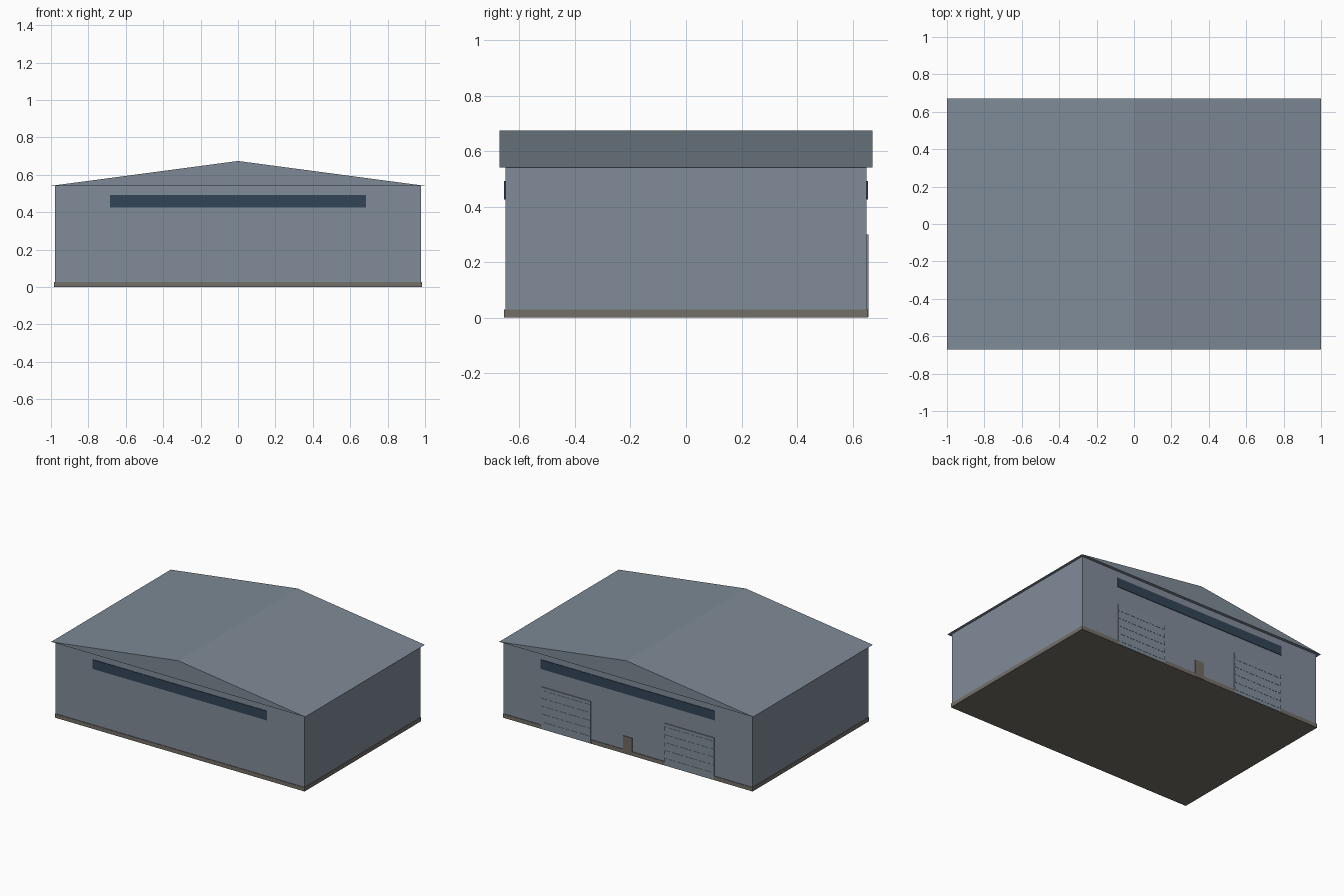
import bpy

if "Cube" in bpy.data.objects:
    bpy.data.objects.remove(bpy.data.objects["Cube"])


def srgb(r, g, b):
    f = lambda c: ((c / 255 + 0.055) / 1.055) ** 2.4
    return (f(r), f(g), f(b), 1)


def material(name, rgb):
    m = bpy.data.materials.new(name)
    m.diffuse_color = srgb(*rgb)
    m.use_nodes = True
    m.node_tree.nodes["Principled BSDF"].inputs["Base Color"].default_value = m.diffuse_color
    return m


CLADDING = material("grey blue cladding", (129, 140, 153))
ROOFING = material("grey blue roofing", (126, 138, 150))
GLASS = material("dark blue glass", (50, 69, 87))
STONE = material("grey stone", (116, 112, 105))
SHUTTER = material("shutter grey", (129, 142, 155))
DOOR = material("brown grey door", (114, 106, 97))


def mesh(name, verts, faces, mat):
    me = bpy.data.meshes.new(name)
    me.from_pydata(verts, [], faces)
    me.materials.append(mat)
    ob = bpy.data.objects.new(name, me)
    bpy.context.collection.objects.link(ob)
    return ob


def box(name, x, y, z, mat):
    verts = [(a, b, c) for a in x for b in y for c in z]
    faces = [(0, 1, 3, 2), (4, 6, 7, 5), (0, 4, 5, 1),
             (2, 3, 7, 6), (0, 2, 6, 4), (1, 5, 7, 3)]
    return mesh(name, verts, faces, mat)


# Main hall and base course
box("walls", (-0.979, 0.979), (-0.651, 0.651), (0.005, 0.542), CLADDING)
box("plinth", (-0.983, 0.983), (-0.655, 0.655), (0, 0.028), STONE)

# Solid gabled roof with a small overhang, ridge along y
profile = [(-1, 0.541), (1, 0.541), (0, 0.674)]
mesh("roof", [(x, y, z) for y in (-0.672, 0.672) for x, z in profile],
     [(0, 1, 2), (3, 5, 4), (0, 3, 4, 1), (1, 4, 5, 2), (2, 5, 3, 0)], ROOFING)

# Ribbon windows under both gables
for side, label in ((-1, "front"), (1, "back")):
    box(label + "_window", (-0.685, 0.685), sorted((side * 0.645, side * 0.655)),
        (0.426, 0.492), GLASS)

# Two roller shutters on the back, each with shallow ribs
for cx, label in ((-0.485, "left"), (0.485, "right")):
    box(label + "_shutter", (cx - 0.195, cx + 0.195), (0.645, 0.657), (0.002, 0.3), SHUTTER)
    for i in range(5):
        z = 0.025 + i * 0.056
        box(f"{label}_shutter_rib_{i}", (cx - 0.193, cx + 0.193), (0.655, 0.6585),
            (z, z + 0.028), SHUTTER)

# Small personnel door between the shutters
box("back_door", (-0.035, 0.035), (0.645, 0.657), (0.002, 0.125), DOOR)
